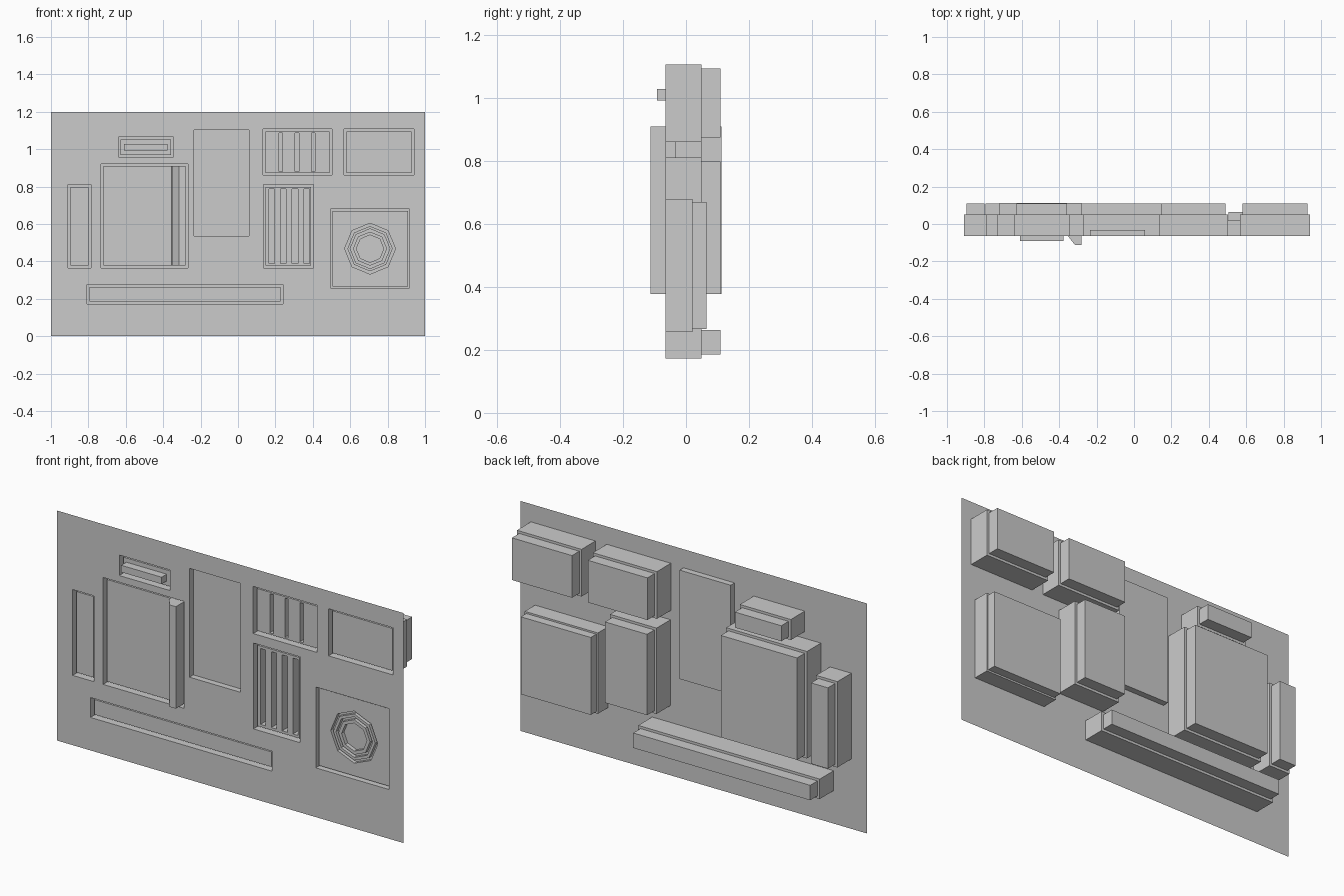
import bpy, bmesh
from math import cos, sin, pi

if "Cube" in bpy.data.objects:
    bpy.data.objects.remove(bpy.data.objects["Cube"])

FRONT, FILL_FRONT = -0.065, -0.05


def make(name, bm):
    me = bpy.data.meshes.new(name)
    bm.to_mesh(me)
    bm.free()
    ob = bpy.data.objects.new(name, me)
    bpy.context.collection.objects.link(ob)
    return ob


def box(name, x0, x1, z0, z1, y0, y1, open_front=False):
    bm = bmesh.new()
    bmesh.ops.create_cube(bm, size=1)
    for v in bm.verts:
        v.co = (x1 if v.co.x > 0 else x0, y1 if v.co.y > 0 else y0, z1 if v.co.z > 0 else z0)
    if open_front:
        bm.faces.ensure_lookup_table()
        bmesh.ops.delete(bm, geom=[f for f in bm.faces if f.normal.y < -0.5], context='FACES_ONLY')
        bmesh.ops.reverse_faces(bm, faces=bm.faces[:])
    return make(name, bm)


def ring(name, cx, cz, r_out, r_in, y0, y1, n=8):
    """Octagonal tube (or solid prism when r_in is 0) along y."""
    bm = bmesh.new()

    def loop(r, y):
        return [bm.verts.new((cx + r * cos(2 * pi * i / n), y, cz + r * sin(2 * pi * i / n))) for i in range(n)]
    a, b = loop(r_out, y0), loop(r_out, y1)
    loops = [a, b]
    if r_in:
        loops += [loop(r_in, y1), loop(r_in, y0)]
    else:
        bm.faces.new(a)
        bm.faces.new(b)
    pairs = list(zip(loops, loops[1:] + loops[:1])) if r_in else [(a, b)]
    for p, q in pairs:
        for i in range(n):
            j = (i + 1) % n
            bm.faces.new((p[i], p[j], q[j], q[i]))
    bmesh.ops.recalc_face_normals(bm, faces=bm.faces[:])
    return make(name, bm)


def carve(ob, cutters):
    for c in cutters:
        m = ob.modifiers.new("cut", 'BOOLEAN')
        m.operation, m.solver, m.object = 'DIFFERENCE', 'EXACT', c
    bpy.context.view_layer.update()
    dg = bpy.context.evaluated_depsgraph_get()
    me = bpy.data.meshes.new_from_object(ob.evaluated_get(dg))
    ob.modifiers.clear()
    ob.data = me
    for c in cutters:
        bpy.data.objects.remove(c)


# name: x0, x1, z0, z1, housing back, insert back, gap
bays = {
    "slot":       (-0.640, -0.346, 0.957, 1.064, 0.05, 0.11, 0.013),
    "door":       (-0.733, -0.267, 0.364, 0.922, 0.05, 0.113, 0.013),
    "side_panel": (-0.909, -0.786, 0.364, 0.812, 0.05, 0.11, 0.013),
    "tray":       (-0.807, 0.241, 0.172, 0.276, 0.05, 0.11, 0.013),
    "top_vent":   (0.133, 0.503, 0.861, 1.107, 0.05, 0.11, 0.013),
    "top_cover":  (0.568, 0.941, 0.861, 1.107, 0.05, 0.11, 0.013),
    "grille":     (0.135, 0.404, 0.364, 0.812, 0.05, 0.11, 0.013),
    "speaker":    (0.495, 0.917, 0.257, 0.679, 0.02, 0.065, 0.009),
    "recess":     (-0.235, 0.060, 0.535, 1.103, -0.033, None, 0),
}

# Thin front sheet, with an opening for every bay
xs = sorted({-1, 1} | {v for b in bays.values() for v in b[:2]})
zs = sorted({0, 1.2} | {v for b in bays.values() for v in b[2:4]})
bm = bmesh.new()
grid = [[bm.verts.new((x, FRONT, z)) for z in zs] for x in xs]
for i in range(len(xs) - 1):
    for j in range(len(zs) - 1):
        cx, cz = (xs[i] + xs[i + 1]) / 2, (zs[j] + zs[j + 1]) / 2
        if not any(b[0] < cx < b[1] and b[2] < cz < b[3] for b in bays.values()):
            bm.faces.new((grid[i][j], grid[i + 1][j], grid[i + 1][j + 1], grid[i][j + 1]))
bmesh.ops.delete(bm, geom=[v for v in bm.verts if not v.link_faces], context='VERTS')
make("front_sheet", bm)

# Housings behind the sheet and the inserts that fill them
inserts = {}
for name, (x0, x1, z0, z1, hb, ib, g) in bays.items():
    box(name + "_housing", x0, x1, z0, z1, FRONT, hb, open_front=True)
    if ib is not None:
        inserts[name] = box(name + "_insert", x0 + g, x1 - g, z0 + g, z1 - g, FILL_FRONT, ib)

# Slits in the two vents
carve(inserts["top_vent"], [box("cutter", x, x + 0.02, 0.882, 1.086, -0.1, 0.0)
                            for x in (0.219, 0.305, 0.392)])
carve(inserts["grille"], [box("cutter", 0.165 + 0.0625 * i, 0.195 + 0.0625 * i, 0.39, 0.786, -0.1, 0.0)
                          for i in range(4)])

# Octagonal grooves in the speaker
cx, cz = 0.706, 0.468
carve(inserts["speaker"], [ring("cutter", cx, cz, ro, ri, -0.1, -0.03)
                           for ro, ri in ((0.136, 0.121), (0.106, 0.091), (0.073, 0))])

# Bar in the slot
box("slot_bar", -0.61, -0.377, 0.993, 1.029, -0.092, FILL_FRONT)

# Wedge-shaped door handle, full door height
bm = bmesh.new()
profile = [(-0.355, FILL_FRONT), (-0.352, -0.066), (-0.315, -0.113), (-0.28, -0.113), (-0.28, FILL_FRONT)]
low, high = ([bm.verts.new((x, y, z)) for x, y in profile] for z in (0.377, 0.909))
bm.faces.new(low)
bm.faces.new(high)
for i in range(len(profile)):
    j = (i + 1) % len(profile)
    bm.faces.new((low[i], low[j], high[j], high[i]))
bmesh.ops.recalc_face_normals(bm, faces=bm.faces[:])
make("door_handle", bm)
